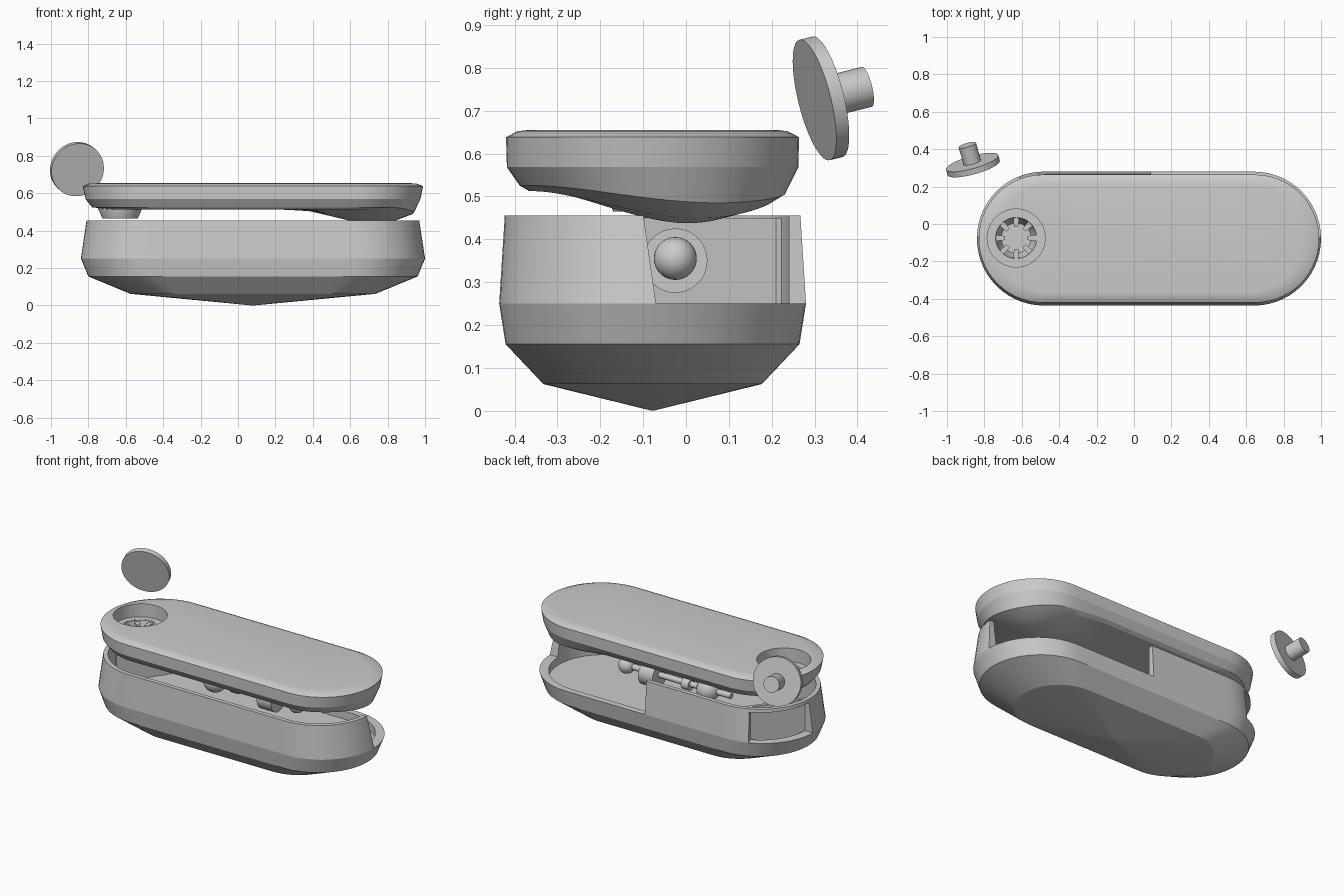
import bpy, bmesh, math
from mathutils import Vector

if "Cube" in bpy.data.objects:
    bpy.data.objects.remove(bpy.data.objects["Cube"])

CX, CY = 0.08, -0.078
HOLE = (-0.63, -0.075)
LEFT = (-0.48, CY)          # centre of the left end arc


def finish(name, bm, angle=25):
    bmesh.ops.recalc_face_normals(bm, faces=bm.faces)
    me = bpy.data.meshes.new(name)
    bm.to_mesh(me)
    bm.free()
    ob = bpy.data.objects.new(name, me)
    bpy.context.collection.objects.link(ob)
    smooth(ob, angle)
    return ob


def smooth(ob, angle=25):
    bpy.ops.object.select_all(action='DESELECT')
    ob.select_set(True)
    bpy.context.view_layer.objects.active = ob
    bpy.ops.object.shade_smooth_by_angle(angle=math.radians(angle))


def stadium(hx, r, n=28, m=14):
    s, pts = hx - r, []
    for side in (1, -1):
        for i in range(n + 1):
            a = -math.pi / 2 + math.pi * i / n
            pts.append((CX + side * (s + r * math.cos(a)), CY + side * r * math.sin(a)))
        for i in range(1, m):
            pts.append((CX + side * (s - 2 * s * i / m), CY + side * r))
    return pts


def circle(r, c=HOLE, n=48):
    return [(c[0] + r * math.cos(2 * math.pi * i / n), c[1] + r * math.sin(2 * math.pi * i / n))
            for i in range(n)]


def loft(name, rings, bump=lambda x, y: 0, angle=25):
    # rings: (list of xy points, z), closed with caps
    bm = bmesh.new()
    loops = [[bm.verts.new((x, y, z - bump(x, y))) for x, y in pts] for pts, z in rings]
    for a, b in zip(loops, loops[1:]):
        for i in range(len(a)):
            j = (i + 1) % len(a)
            bm.faces.new((a[i], a[j], b[j], b[i]))
    bm.faces.new(loops[0])
    bm.faces.new(loops[-1])
    return finish(name, bm, angle)


def cut(ob, *cutters):
    for c in cutters:
        c.hide_render = True
        mod = ob.modifiers.new("cut", 'BOOLEAN')
        mod.operation, mod.object, mod.solver = 'DIFFERENCE', c, 'EXACT'
        bpy.context.view_layer.objects.active = ob
        bpy.ops.object.modifier_apply(modifier=mod.name)
        bpy.data.objects.remove(c)
    smooth(ob)


def cylinder(name, r, start, axis, length, n=40):
    d = Vector(axis).normalized()
    bm = bmesh.new()
    bmesh.ops.create_cone(bm, cap_ends=True, segments=n, radius1=r, radius2=r, depth=length)
    ob = finish(name, bm)
    ob.rotation_euler = d.to_track_quat('Z', 'Y').to_euler()
    ob.location = Vector(start) + d * length / 2
    return ob


def polar(deg, r):
    a = math.radians(deg)
    return (LEFT[0] + r * math.cos(a), LEFT[1] + r * math.sin(a))


# Lower shell: pointed keel, flared chine, near vertical walls
base = loft("lower_shell", [
    (stadium(0.006, 0.003), 0.0), (stadium(0.655, 0.255), 0.062),
    (stadium(0.88, 0.343), 0.155), (stadium(0.92, 0.358), 0.25),
    (stadium(0.89, 0.345), 0.455)], angle=12)
hollow = loft("hollow_cutter", [(stadium(0.863, 0.318), 0.2), (stadium(0.863, 0.318), 0.6)])
# Large opening along the back right, with a leaning front edge
opening = loft("opening_cutter", [
    ([(0.09, -0.07), (1.3, -0.07), (1.3, 0.6), (0.09, 0.6)], 0.25),
    ([(0.09, -0.12), (1.3, -0.12), (1.3, 0.6), (0.09, 0.6)], 0.6)])
# Curved window in the left end, under a thin rim
wedge = [polar(112, 0.22), polar(112, 0.6), polar(145, 0.6), polar(178, 0.6), polar(178, 0.22)]
window = loft("window_cutter", [(wedge, 0.25), (wedge, 0.435)])
cut(base, hollow, opening, window)

# Flat panel behind the window
panel = [polar(106, 0.325), polar(184, 0.325), polar(184, 0.3), polar(106, 0.3)]
loft("window_panel", [(panel, 0.19), (panel, 0.45)])


# Lid with a rounded bulge under its right end
def bulge(x, y):
    return 0


def lid_z(x, y):
    d = math.hypot((x - 0.72) / 0.42, (y - 0.0) / 0.36)
    t = max(0.0, 1 - d)
    return 0.075 * t * t * (3 - 2 * t)


lid_rings = [(stadium(0.905 * s, 0.342 * s), 0.512) for s in (0.05, 0.2, 0.35, 0.5, 0.62, 0.74, 0.84)]
lid_rings += [(stadium(0.86, 0.31), 0.525), (stadium(0.895, 0.34), 0.568),
              (stadium(0.91, 0.342), 0.638), (stadium(0.875, 0.315), 0.652),
              (stadium(0.82, 0.29), 0.655)]
bm = bmesh.new()
lid = loft("lid", lid_rings)
for v in lid.data.vertices:
    if v.co.z < 0.53:
        v.co.z -= lid_z(v.co.x, v.co.y)
cut(lid, loft("well_cutter", [(circle(0.155), 0.572), (circle(0.155), 0.8)]),
    loft("bore_cutter", [(circle(0.12), 0.4), (circle(0.12), 0.6)]))
bm.free()

# Cup hanging below the lid bore, with eight teeth inside
loft("socket_cup", [
    (circle(0.05), 0.475), (circle(0.08), 0.475), (circle(0.098), 0.515), (circle(0.11), 0.571),
    (circle(0.123), 0.571), (circle(0.112), 0.505), (circle(0.095), 0.465), (circle(0.05), 0.465)])
for i in range(8):
    a = i * math.pi / 4
    c, s = math.cos(a), math.sin(a)
    box = [(HOLE[0] + r * c - w * s, HOLE[1] + r * s + w * c)
           for r, w in ((0.06, -0.011), (0.118, -0.017), (0.118, 0.017), (0.06, 0.011))]
    loft(f"socket_tooth_{i + 1}", [(box, 0.51), (box, 0.565)])

# Loose knob: disc and stem
axis = Vector((-0.28, 1, 0.25)).normalized()
front = Vector((-0.857, 0.3, 0.725))
cylinder("knob_disc", 0.145, front, axis, 0.032, 64)
cylinder("knob_stem", 0.048, front + axis * 0.03, axis, 0.1)

# Inner shaft with balls and drums
cylinder("inner_shaft", 0.018, (-0.3, -0.025, 0.355), (1, 0, 0), 0.73)
for i, (x, r, w) in enumerate(((0.2, 0.075, 0.1), (-0.02, 0.035, 0.05))):
    cylinder(f"inner_drum_{i + 1}", r, (x, -0.025, 0.35), (1, 0, 0), w)
for i, (x, r) in enumerate(((0.43, 0.05), (-0.14, 0.07))):
    bm = bmesh.new()
    bmesh.ops.create_uvsphere(bm, u_segments=32, v_segments=16, radius=r)
    finish(f"inner_ball_{i + 1}", bm).location = (x, -0.025, 0.355)
